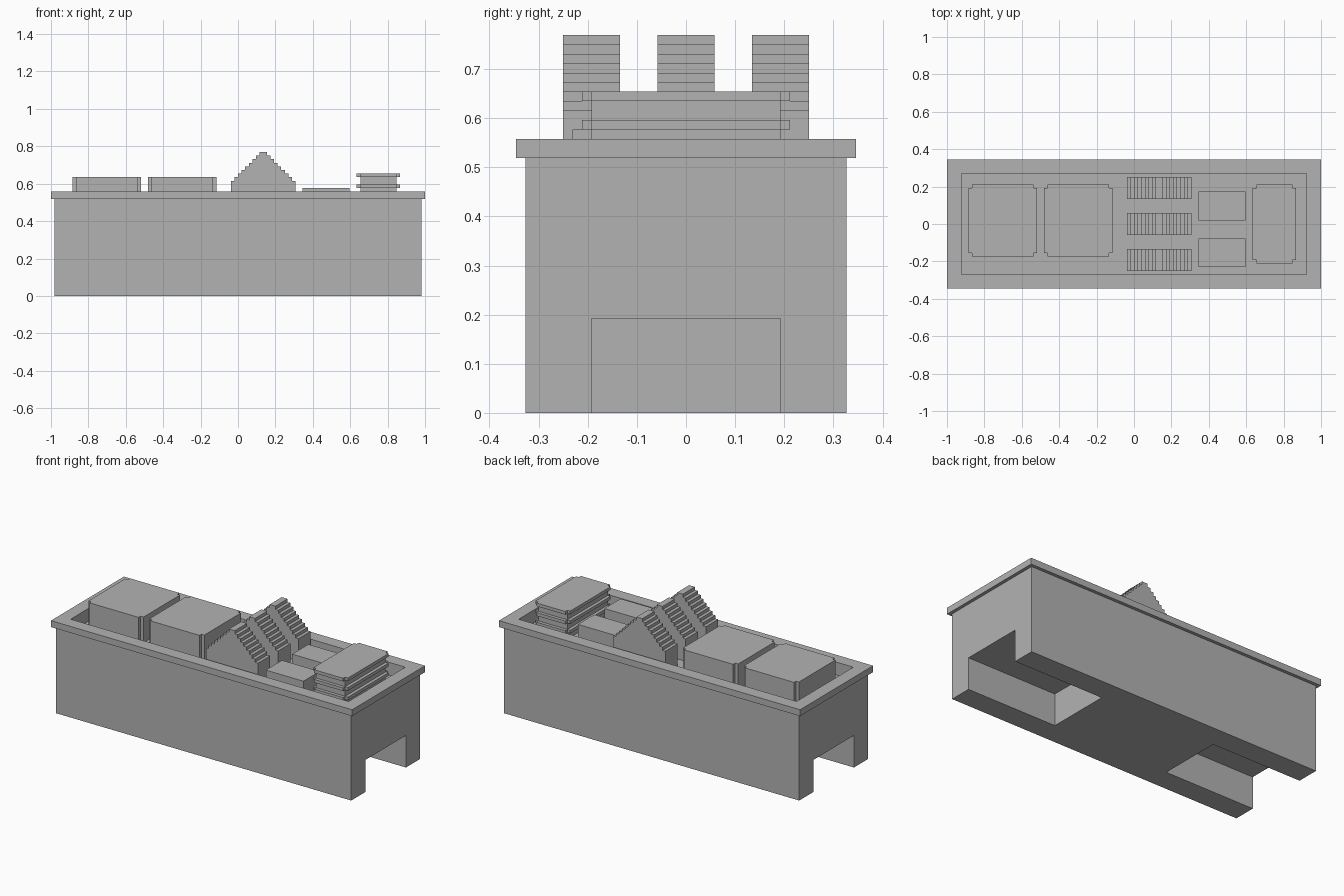
import bpy
import bmesh
from mathutils import Vector

U = 2 / 104  # grid module: every size below is a whole number of modules

if "Cube" in bpy.data.objects:
    bpy.data.objects.remove(bpy.data.objects["Cube"], do_unlink=True)

grey = bpy.data.materials.new("plain grey")
grey.use_nodes = True
grey.diffuse_color = (0.45, 0.45, 0.45, 1)
grey.node_tree.nodes["Principled BSDF"].inputs["Base Color"].default_value = grey.diffuse_color


def prism(name, outline, start, along):
    """Extrude a closed outline of 3D points, given in modules."""
    bm = bmesh.new()
    face = bm.faces.new([bm.verts.new((Vector(p) + Vector(start)) * U) for p in outline])
    grown = bmesh.ops.extrude_face_region(bm, geom=[face])["geom"]
    verts = [g for g in grown if isinstance(g, bmesh.types.BMVert)]
    bmesh.ops.translate(bm, verts=verts, vec=Vector(along) * U)
    bmesh.ops.recalc_face_normals(bm, faces=bm.faces)
    mesh = bpy.data.meshes.new(name)
    bm.to_mesh(mesh)
    bm.free()
    mesh.materials.append(grey)
    obj = bpy.data.objects.new(name, mesh)
    bpy.context.collection.objects.link(obj)
    return obj


def box(name, x0, x1, y0, y1, z0, z1):
    outline = [(x0, y0, 0), (x1, y0, 0), (x1, y1, 0), (x0, y1, 0)]
    return prism(name, outline, (0, 0, z0), (0, 0, z1 - z0))


def notched_box(name, x0, x1, y0, y1, z0, z1):
    """Box with a one-module square notch down each corner."""
    a, b, c, d = x0 + 1, x1 - 1, y0 + 1, y1 - 1
    outline = [(a, y0), (b, y0), (b, c), (x1, c), (x1, d), (b, d),
               (b, y1), (a, y1), (a, d), (x0, d), (x0, c), (a, c)]
    return prism(name, [(x, y, 0) for x, y in outline], (0, 0, z0), (0, 0, z1 - z0))


def cut(obj, cutters):
    for cutter in cutters:
        mod = obj.modifiers.new("cut", 'BOOLEAN')
        mod.operation = 'DIFFERENCE'
        mod.solver = 'EXACT'
        mod.object = cutter
        bpy.context.view_layer.objects.active = obj
        bpy.ops.object.modifier_apply(modifier=mod.name)


FLOOR, BODY_TOP, RIM_TOP = 25, 27, 29

# Main block with an open roof well and a passage at each end
body = box("body", -51, 51, -17, 17, 0, BODY_TOP)
rim = box("roof_rim", -52, 52, -18, 18, BODY_TOP, RIM_TOP)
well = box("well_cutter", -48, 48, -14, 14, FLOOR, RIM_TOP + 5)
passages = [box("passage_cutter", x, x + 35, -10, 10, -5, 10) for x in (-55, 20)]
cut(body, [well] + passages)
cut(rim, [well])
for helper in [well] + passages:
    bpy.data.objects.remove(helper, do_unlink=True)

# Two large roof units
for side, x in (("right", -46), ("middle", -25)):
    notched_box(side + "_roof_unit", x, x + 19, -9, 11, FLOOR, 33)

# Three stepped gables in a row
half = [(9, FLOOR)]
for step in range(9):
    z = 32 + step
    half += [(9 - step, z), (8 - step, z)]
half.pop()
gable = half + [(-x, z) for x, z in reversed(half)]
for i, y in enumerate((-13, -3, 7)):
    prism(f"stepped_gable_{i + 1}", [(x, 0, z) for x, z in gable], (7, y, 0), (0, 6, 0))

# Two low boxes
for place, y in (("front", -12), ("back", 1)):
    box(place + "_low_box", 18, 31, y, y + 8, FLOOR, 30)

# Vent with three overhanging plates
box("vent_core", 34, 44, -10, 10, FLOOR, 33)
for i in range(3):
    z = 27 + 3 * i
    notched_box(f"vent_plate_{i + 1}", 33, 45, -11, 11, z, z + 1)
